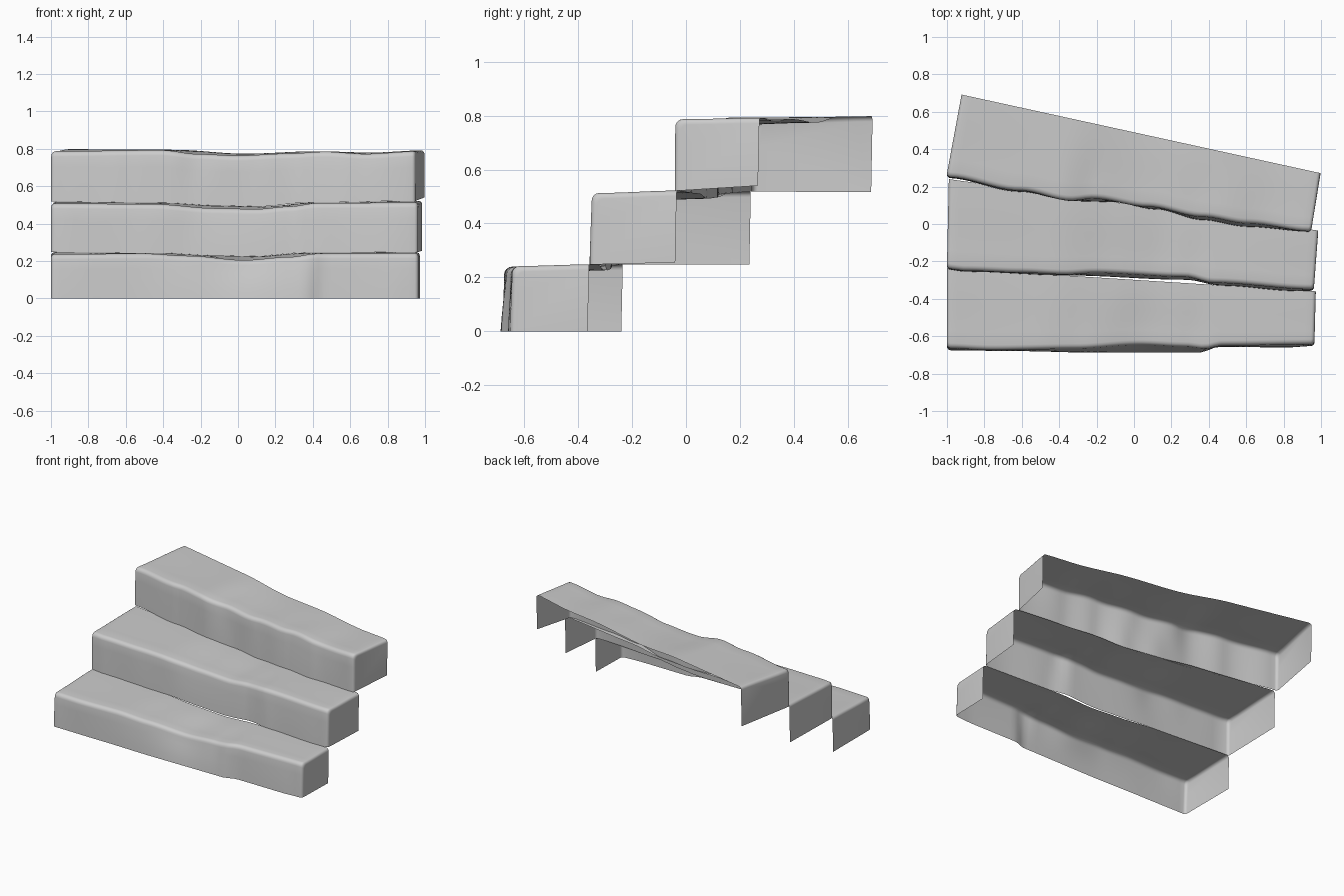
import bpy, bmesh, math

if "Cube" in bpy.data.objects:
    bpy.data.objects.remove(bpy.data.objects["Cube"])


def lerp(a, b, t):
    return a + (b - a) * t


def keyed(keys, u):
    # smooth interpolation through (position, value) pairs
    if u <= keys[0][0]:
        return keys[0][1]
    for (a, va), (b, vb) in zip(keys, keys[1:]):
        if u <= b:
            t = (u - a) / (b - a)
            return lerp(va, vb, t * t * (3 - 2 * t))
    return keys[-1][1]


R_END, R_NOSE, N = 0.02, 0.028, 56

# column positions: rounded at both ends, even between
arc = [(R_END * (1 - math.cos(a)), R_END * (1 - math.sin(a)))
       for a in (math.radians(k * 22.5) for k in range(5))]
COLUMNS = ([(-1 + o, i) for o, i in arc]
           + [(-1 + R_END + (2 - 2 * R_END) * k / N, 0) for k in range(1, N)]
           + [(1 - o, i) for o, i in reversed(arc)])


def stone_step(name, left, right, foot, nose, nose_z, back, back_z, base, base_back):
    """Worn stone: front, top and two ends; back and underside are open.
    left/right: x at front and back; back: y at left and right."""
    bm = bmesh.new()

    def vert(u, y, z, yf, yb):
        d = (y - yf) / (yb - yf)
        s = (u + 1) / 2
        return bm.verts.new((lerp(lerp(*left, d), lerp(*right, d), s), y, z))

    rows = []
    for u, inset in COLUMNS:
        yf, yt = keyed(foot, u) + inset, keyed(nose, u) + inset
        zt, zb = keyed(nose_z, u) - inset, keyed(back_z, u) - inset
        yb, z0 = lerp(*back, (u + 1) / 2), keyed(base, u)
        y_ref = yt
        # front face
        prof = [(lerp(yf, yt, t ** 1.3), lerp(z0, zt - R_NOSE, t))
                for t in (0, .25, .5, .75)]
        # rounded nosing
        for k in range(5):
            a = math.radians(k * 22.5)
            prof.append((yt + R_NOSE * (1 - math.cos(a)),
                         zt - R_NOSE * (1 - math.sin(a))))
        # tread
        for k in range(1, 7):
            t = k / 6
            prof.append((lerp(yt + R_NOSE, yb, t),
                         lerp(zt, zb, t * t * (3 - 2 * t))))
        rows.append([vert(u, y, z, y_ref, yb) for y, z in prof])

    for a, b in zip(rows, rows[1:]):
        for i in range(len(a) - 1):
            bm.faces.new((a[i], b[i], b[i + 1], a[i + 1]))
    # end faces
    for row, y, z, side in ((rows[0], back[0], base_back[0], 1),
                            (rows[-1], back[1], base_back[1], -1)):
        corner = bm.verts.new((row[-1].co.x, y - 0.005, z))
        bm.faces.new((row + [corner])[::side])

    mesh = bpy.data.meshes.new(name)
    bm.to_mesh(mesh)
    bm.free()
    ob = bpy.data.objects.new(name, mesh)
    bpy.context.collection.objects.link(ob)
    bpy.ops.object.select_all(action='DESELECT')
    ob.select_set(True)
    bpy.context.view_layer.objects.active = ob
    bpy.ops.object.shade_smooth_by_angle(angle=math.radians(40))


# shared joint lines where one step sits on the next
joint_1 = [(-1, .247), (-.4, .243), (-.1, .23), (.1, .226), (.4, .245), (1, .248)]
joint_2 = [(-1, .518), (-.4, .512), (-.1, .497), (.15, .492), (.4, .512), (1, .522)]

stone_step("bottom_step", (-1, -1), (.965, .972),
           foot=[(-1, -.675), (-.6, -.68), (-.2, -.688), (.38, -.686), (.48, -.657), (.85, -.66), (1, -.652)],
           nose=[(-1, -.665), (-.75, -.675), (-.3, -.668), (.05, -.648), (.3, -.658), (.4, -.668), (.5, -.65), (1, -.645)],
           nose_z=[(-1, .237), (-.5, .24), (-.25, .228), (.05, .205), (.3, .222), (.45, .24), (1, .242)],
           back=(-.235, -.36), back_z=joint_1,
           base=[(-1, 0), (1, 0)], base_back=(0, 0))

stone_step("middle_step", (-1, -.99), (.963, .985),
           foot=[(-1, -.243), (-.9, -.255), (-.35, -.275), (.3, -.298), (.5, -.33), (.9, -.358), (1, -.357)],
           nose=[(-1, -.24), (-.9, -.25), (-.6, -.26), (-.35, -.27), (-.2, -.262), (.3, -.283), (.45, -.315), (1, -.35)],
           nose_z=[(-1, .508), (-.45, .505), (-.1, .482), (.12, .478), (.3, .492), (.45, .51), (1, .513)],
           back=(.24, -.035), back_z=joint_2,
           base=joint_1, base_back=(.247, .255))

stone_step("top_step", (-1, -.922), (.95, .997),
           foot=[(-1, .246), (-.6, .172), (-.3, .122), (-.1, .118), (.15, .078), (.4, .022), (.65, -.015), (1, -.042)],
           nose=[(-1, .25), (-.6, .178), (-.32, .125), (-.2, .136), (.1, .092), (.4, .038), (.65, .002), (1, -.04)],
           nose_z=[(-1, .787), (-.4, .793), (-.2, .772), (.02, .764), (.3, .775), (.5, .785), (.72, .773), (1, .787)],
           back=(.692, .272), back_z=[(-1, .798), (-.4, .795), (0, .774), (.4, .787), (.7, .78), (1, .792)],
           base=joint_2, base_back=(.517, .54))
